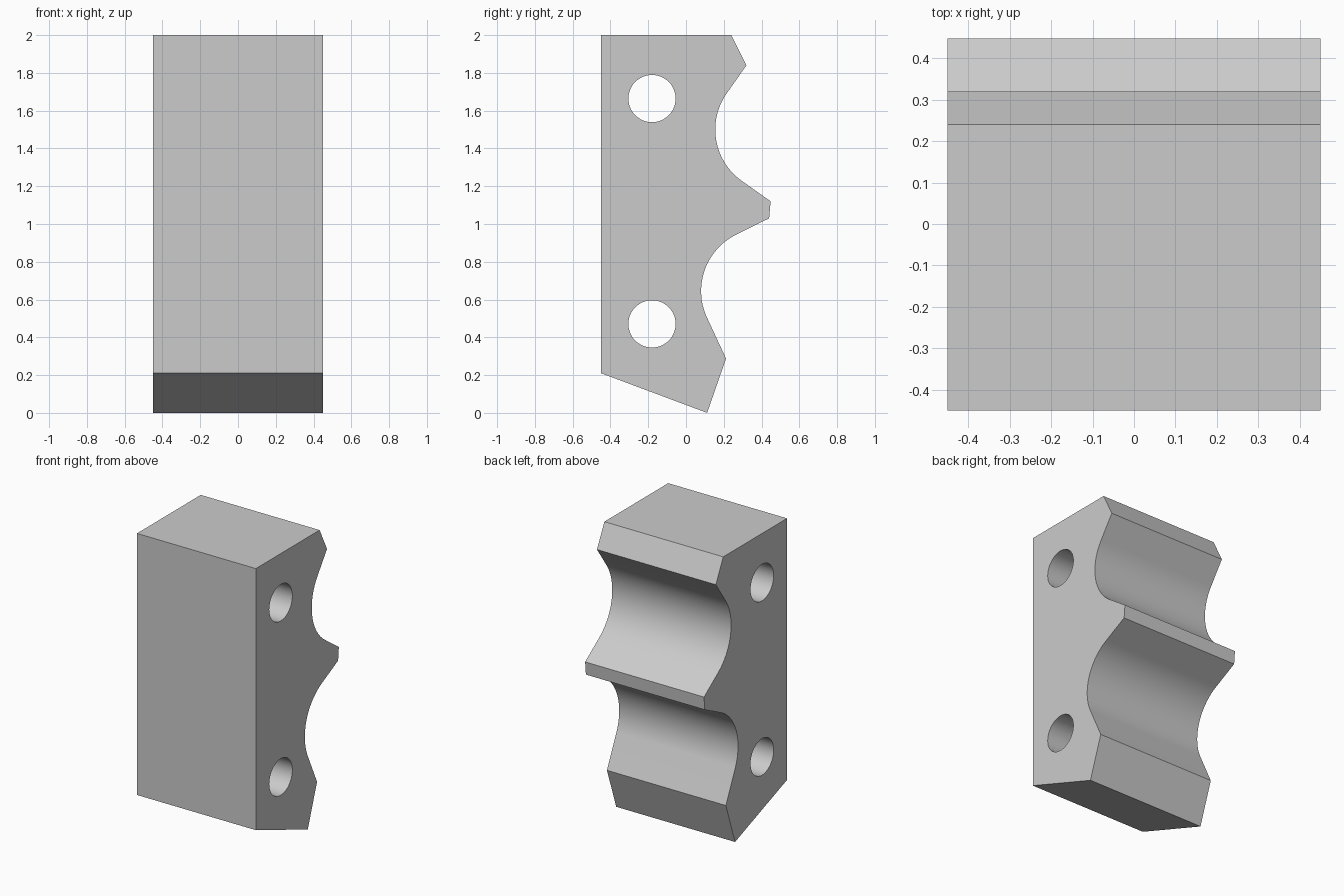
import bpy, bmesh, math

if "Cube" in bpy.data.objects:
    bpy.data.objects.remove(bpy.data.objects["Cube"])

HALF_WIDTH = 0.45

grey = bpy.data.materials.new("plain grey")
grey.diffuse_color = (0.6, 0.6, 0.6, 1)
grey.use_nodes = True
grey.node_tree.nodes["Principled BSDF"].inputs["Base Color"].default_value = grey.diffuse_color


def arc(cy, cz, r, start, end, steps=24):
    """Points on an arc in the side plane, angles in degrees."""
    angles = [math.radians(start + (end - start) * i / steps) for i in range(steps + 1)]
    return [(cy + r * math.cos(a), cz + r * math.sin(a)) for a in angles]


def extrude_profile(name, points, half_width):
    """Sweep a closed side profile (y, z) across x."""
    bm = bmesh.new()
    face = bm.faces.new([bm.verts.new((-half_width, y, z)) for y, z in points])
    swept = bmesh.ops.extrude_face_region(bm, geom=[face])
    verts = [v for v in swept["geom"] if isinstance(v, bmesh.types.BMVert)]
    bmesh.ops.translate(bm, verts=verts, vec=(2 * half_width, 0, 0))
    bmesh.ops.recalc_face_normals(bm, faces=bm.faces)
    mesh = bpy.data.meshes.new(name)
    bm.to_mesh(mesh)
    bm.free()
    mesh.materials.append(grey)
    obj = bpy.data.objects.new(name, mesh)
    bpy.context.collection.objects.link(obj)
    return obj


# Block profile: flat front, sloped base, two round hollows in the back
profile = [(-0.45, 0.21), (-0.45, 2.0), (0.24, 2.0), (0.32, 1.84)]
profile += arc(0.488, 1.50, 0.333, 145, 235)
profile += [(0.448, 1.12), (0.44, 1.03)]
profile += arc(0.413, 0.645, 0.333, 115, 204)
profile += [(0.212, 0.288), (0.112, 0.0)]
block = extrude_profile("block", profile, HALF_WIDTH)

# Two round holes through the sides
cutters = []
for name, z in (("lower_hole_cutter", 0.471), ("upper_hole_cutter", 1.664)):
    cutter = extrude_profile(name, arc(-0.18, z, 0.125, 0, 360, 48)[:-1], HALF_WIDTH + 0.1)
    cutter.hide_render = True
    cutters.append(cutter)
    cut = block.modifiers.new(name, 'BOOLEAN')
    cut.operation = 'DIFFERENCE'
    cut.solver = 'EXACT'
    cut.object = cutter

# Apply the cuts, then smooth the curved walls
bpy.ops.object.select_all(action='DESELECT')
block.select_set(True)
bpy.context.view_layer.objects.active = block
bpy.ops.object.convert(target='MESH')
for cutter in cutters:
    bpy.data.objects.remove(cutter)
bpy.ops.object.shade_smooth_by_angle(angle=math.radians(20))
